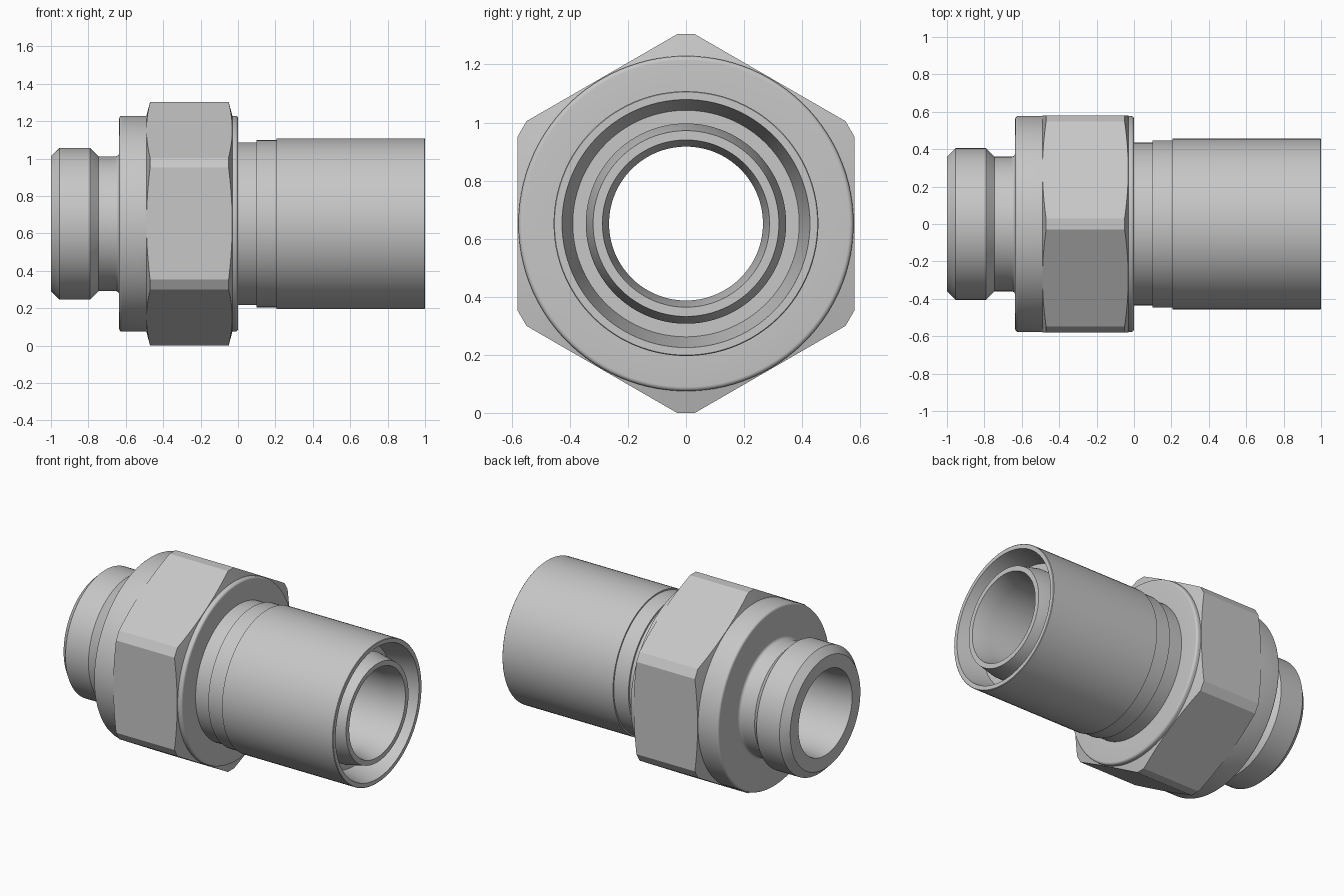
import bpy, bmesh, math

if "Cube" in bpy.data.objects:
    bpy.data.objects.remove(bpy.data.objects["Cube"])

AXIS_Z = 0.652        # height of the fitting's axis
FLAT, CUT = 0.58, 0.652   # hex flat distance and trimmed corner distance
RIM = 0.577           # collar radius where the hex begins
X0, X1 = -0.49, -0.03     # ends of the hex
SLOPE = 0.02 / (CUT - RIM)  # axial length of the corner chamfer per unit radius

steel = bpy.data.materials.new("steel grey")
steel.diffuse_color = (0.57, 0.57, 0.57, 1)
steel.use_nodes = True
steel.node_tree.nodes["Principled BSDF"].inputs["Base Color"].default_value = steel.diffuse_color

# Angles shared by all parts: 16 steps on each flat, 2 on each trimmed corner
trim = math.atan((FLAT / math.cos(math.pi / 6) - CUT) * math.tan(math.pi / 3) / CUT)
half = math.pi / 6 - trim
ANGLES = []
for k in range(6):
    mid = k * math.pi / 3
    ANGLES += [mid - half + 2 * half * i / 16 for i in range(17)]
    ANGLES.append(mid + math.pi / 6)


def skin(name, rings):
    """Join rings of (x, radius) pairs, one pair per angle, into a surface."""
    bm = bmesh.new()
    rows = [[bm.verts.new((x, r * math.cos(a), AXIS_Z + r * math.sin(a)))
             for (x, r), a in zip(ring, ANGLES)] for ring in rings]
    n = len(ANGLES)
    for p, q in zip(rows, rows[1:]):
        for j in range(n):
            k = (j + 1) % n
            bm.faces.new((p[j], p[k], q[k], q[j]))
    mesh = bpy.data.meshes.new(name)
    bm.to_mesh(mesh)
    bm.free()
    mesh.materials.append(steel)
    obj = bpy.data.objects.new(name, mesh)
    bpy.context.collection.objects.link(obj)
    bpy.ops.object.select_all(action='DESELECT')
    obj.select_set(True)
    bpy.context.view_layer.objects.active = obj
    bpy.ops.object.shade_smooth_by_angle(angle=math.radians(20))
    return obj


def fillet(cx, cr, rad, start, end, steps=6):
    """Arc points in the (x, radius) plane."""
    return [(cx + rad * math.cos(math.radians(start + (end - start) * i / steps)),
             cr + rad * math.sin(math.radians(start + (end - start) * i / steps)))
            for i in range(steps + 1)]


# Turned body: right collar, tube, socket, nozzle, bore, grooved end, left collar
profile = [(X1, RIM)]
profile += fillet(-0.015, RIM - 0.015, 0.015, 90, 0)
profile += [(0, 0.435), (0.1, 0.435), (0.1, 0.447), (0.205, 0.447),
            (0.205, 0.456), (0.997, 0.456), (1, 0.453)]
profile += [(1, 0.427), (0.83, 0.39), (0.83, 0.345), (0.88, 0.345),
            (1, 0.32), (1, 0.288), (0.89, 0.265)]
profile += [(-0.9, 0.265), (-1, 0.275), (-1, 0.36), (-0.955, 0.405),
            (-0.79, 0.405), (-0.745, 0.36)]
profile += fillet(-0.655, 0.38, 0.02, 270, 360)
profile += fillet(-0.62, RIM - 0.015, 0.015, 180, 90)
profile += [(X0, RIM)]
skin("turned_body", [[p] * len(ANGLES) for p in profile])


# Hex with trimmed corners and conical chamfers at both ends
def hex_radius(a):
    d = (a + math.pi / 6) % (math.pi / 3) - math.pi / 6   # from flat centre
    e = math.pi / 6 - abs(d)                              # from corner
    return min(FLAT / math.cos(d), CUT / math.cos(e))


radii = [hex_radius(a) for a in ANGLES]
skin("hex_nut", [
    [(X0, RIM)] * len(ANGLES),
    [(X0 + (r - RIM) * SLOPE, r) for r in radii],
    [(X1 - (r - RIM) * SLOPE, r) for r in radii],
    [(X1, RIM)] * len(ANGLES),
])
